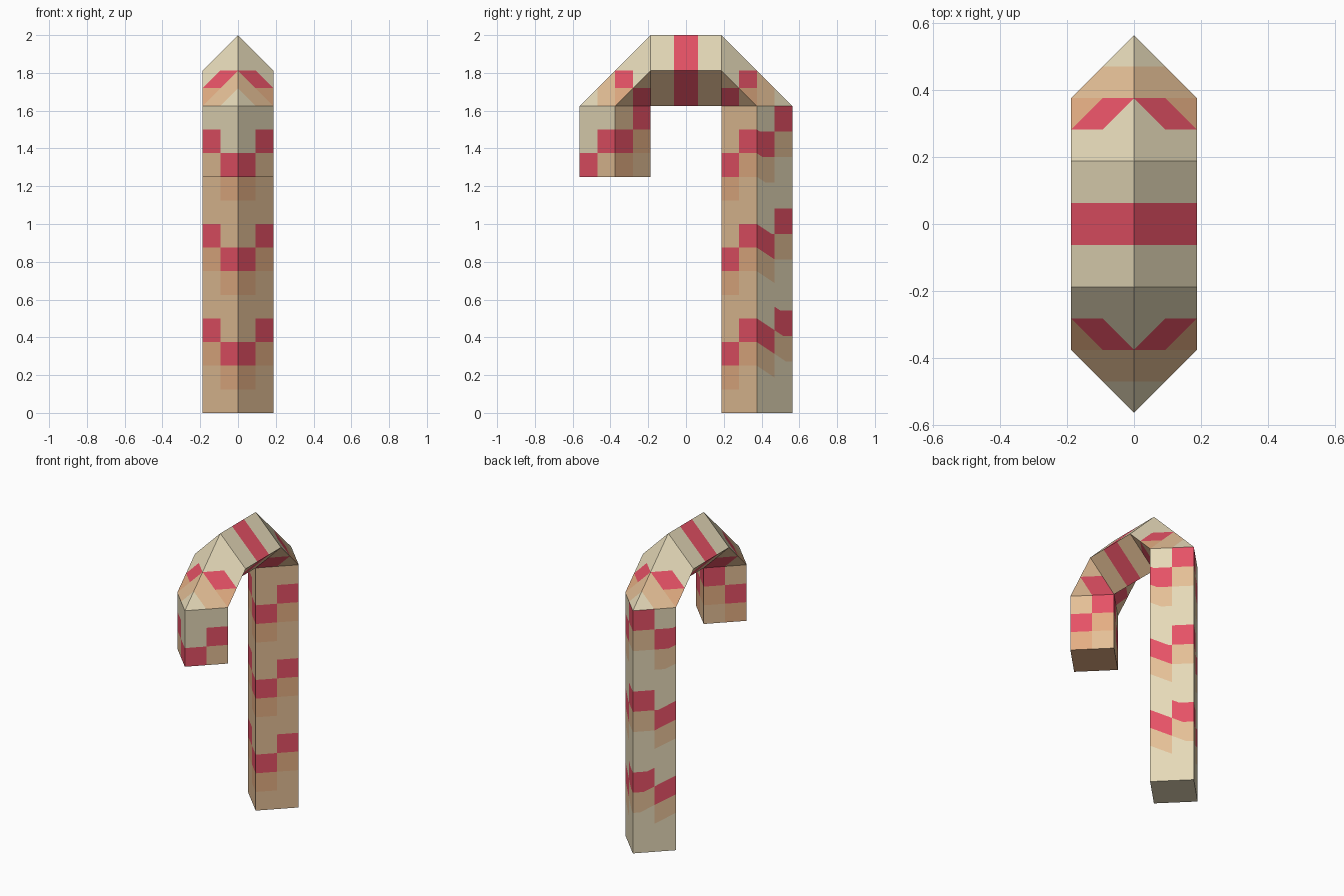
import bpy, bmesh, math
from mathutils import Vector

if "Cube" in bpy.data.objects:
    bpy.data.objects.remove(bpy.data.objects["Cube"])

W = 0.1875            # half diagonal of the diamond section
A = 2 * W             # leg offset from the centre
ZB = 1.625            # height where the bends start
C = W / 2             # painted cell size across the bends


def material(name, rgb):
    m = bpy.data.materials.new(name)
    m.diffuse_color = [((c / 255 + 0.055) / 1.055) ** 2.4 for c in rgb] + [1]
    m.use_nodes = True
    m.node_tree.nodes["Principled BSDF"].inputs["Base Color"].default_value = m.diffuse_color
    return m


MATS = [material("cream", (229, 217, 184)), material("tan", (228, 191, 150)),
        material("peach", (228, 174, 131)), material("red", (230, 82, 102))]
CREAM, TAN, PEACH, RED = range(4)


def triangle(bm, pts, uvs, outer, rule, centre):
    """Cut a triangle along its pattern grid and colour every cell by rule."""
    t = bmesh.new()
    t.faces.new([t.verts.new((u, v, 0)) for u, v in uvs])
    for axis in (0, 1):
        lo, hi = min(p[axis] for p in uvs), max(p[axis] for p in uvs)
        for k in range(math.floor(lo) + 1, math.ceil(hi)):
            n = Vector((1, 0, 0)) if axis == 0 else Vector((0, 1, 0))
            bmesh.ops.bisect_plane(t, geom=t.verts[:] + t.edges[:] + t.faces[:],
                                   dist=1e-5, plane_co=n * k, plane_no=n)
    a, b, c = [Vector((u, v)) for u, v in uvs]
    e, f = b - a, c - a
    det = e.x * f.y - e.y * f.x

    def place(co):
        d = Vector((co.x, co.y)) - a
        s, r = (d.x * f.y - d.y * f.x) / det, (e.x * d.y - e.y * d.x) / det
        return pts[0] + (pts[1] - pts[0]) * s + (pts[2] - pts[0]) * r

    for face in t.faces:
        mid = face.calc_center_median()
        colour = rule(outer, math.floor(mid.x), math.floor(mid.y))
        for side in (1, -1):          # mirrored left and right
            vs = []
            for v in face.verts:
                p = place(v.co)
                vs.append(bm.verts.new((p.x * side, p.y, p.z)))
            new = bm.faces.new(vs)
            new.material_index = colour
            new.normal_update()
            if new.normal.dot(new.calc_center_median() - centre) < 0:
                new.normal_flip()
    t.free()


def build(name, patches, rule, cap=None):
    """patches: (outer?, corner points, pattern coordinates)."""
    bm = bmesh.new()
    pts = [Vector(p) for _, ps, _ in patches for p in ps]
    centre = sum(pts, Vector()) / len(pts)
    centre.x = 0
    for outer, ps, uvs in patches:
        ps = [Vector(p) for p in ps]
        for i in range(1, len(ps) - 1):
            triangle(bm, (ps[0], ps[i], ps[i + 1]), (uvs[0], uvs[i], uvs[i + 1]),
                     outer, rule, centre)
    if cap:                           # flat end of a leg
        y, z, colour = cap
        face = bm.faces.new([bm.verts.new(p) for p in
                             ((-W, y, z), (0, y + W, z), (W, y, z), (0, y - W, z))])
        face.material_index = colour
        face.normal_update()
        if face.normal.z > 0:
            face.normal_flip()
    bmesh.ops.remove_doubles(bm, verts=bm.verts[:], dist=1e-4)
    me = bpy.data.meshes.new(name)
    bm.to_mesh(me)
    bm.free()
    for m in MATS:
        me.materials.append(m)
    bpy.context.collection.objects.link(bpy.data.objects.new(name, me))


def spiral(reds):
    """Red cells with a blended cell below each one."""
    def rule(outer, u, v):
        if (u, v) in reds:
            return RED
        below = (u, v + 1) in reds
        if outer:
            return TAN if below else CREAM
        return PEACH if below else TAN
    return rule


def leg(name, sy, z0, low_outer, reds, cap_colour):
    n = round((ZB - z0) / 0.125)
    i0, p0, q0 = [(x, sy * y, z0) for x, y in ((0, W), (W, A), (0, 3 * W))]
    i1, p1, q1 = [(x, sy * y, ZB) for x, y in ((0, W), (W, A), (0, 3 * W))]
    build(name, [(False, (i0, p0, p1, i1), ((0, 0), (2, 0), (2, n), (0, n))),
                 (True, (q0, q1, p1, p0), ((4, low_outer), (4, n), (2, n), (2, 0)))],
          spiral(reds), (sy * A, z0, cap_colour))


# Long and short legs with climbing stripes
leg("long_leg", 1, 0, 1,
    {(u, v + t) for t in (0, 4, 8) for u, v in ((0, 2), (1, 3), (2, 3), (3, 4))}, CREAM)
leg("short_leg", -1, 1.25, 0, {(0, 2), (1, 1), (2, 1), (3, 0)}, PEACH)


# Mitred bends, patterned on a grid seen from the side
def bend_rule(outer, u, v):
    if outer:
        return {(1, 1): RED, (1, 0): PEACH, (2, 0): TAN, (2, 1): TAN}.get((u, v), CREAM)
    return RED if (u, v) == (0, 0) else TAN


for name, sy in (("back_bend", 1), ("front_bend", -1)):
    def uv(p):
        return ((abs(p[1]) - W) / C, (p[2] - ZB) / C)
    I, P, Q = (0, sy * W, ZB), (W, sy * A, ZB), (0, sy * 3 * W, ZB)
    S, R = (W, sy * W, ZB + W), (0, sy * W, ZB + A)
    build(name, [(k, ps, [uv(p) for p in ps])
                 for k, ps in ((False, (I, P, S)), (True, (P, Q, R, S)))], bend_rule)

# Straight bar across the top with one red band
ring = ((0, ZB), (W, ZB + W), (0, ZB + A))
build("top_bar", [(k == 1, [(ring[a][0], y, ring[a][1]) for a, y in
                            ((k, -W), (k + 1, -W), (k + 1, W), (k, W))],
                   ((2 * k, 0), (2 * k + 2, 0), (2 * k + 2, 3), (2 * k, 3)))
                  for k in (0, 1)],
      lambda outer, u, v: RED if v == 1 else (CREAM if outer else TAN))
